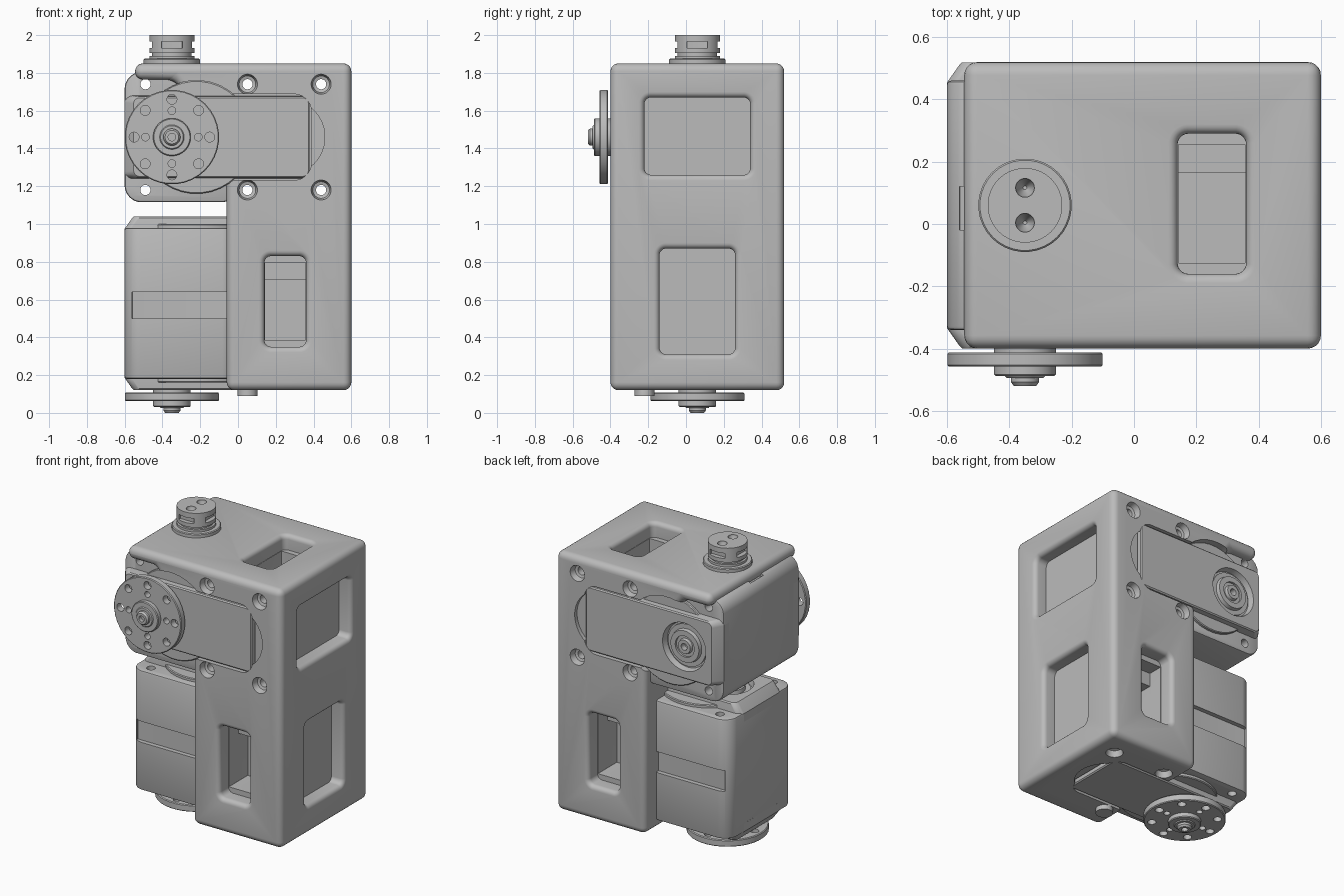
import bpy, bmesh, math
from mathutils import Matrix, Vector

if "Cube" in bpy.data.objects:
    bpy.data.objects.remove(bpy.data.objects["Cube"])

GREY = bpy.data.materials.new("plain grey")
GREY.use_nodes = True
GREY.diffuse_color = (0.5, 0.5, 0.5, 1)
GREY.node_tree.nodes["Principled BSDF"].inputs["Base Color"].default_value = (0.5, 0.5, 0.5, 1)

X, Y, Z = Vector((1, 0, 0)), Vector((0, 1, 0)), Vector((0, 0, 1))


def frame(origin, x, y):
    """Local frame whose z axis points out of a face."""
    m = Matrix((x, y, x.cross(y))).transposed().to_4x4()
    m.translation = origin
    return m


def at(m, x, y, z=0):
    return m @ Matrix.Translation((x, y, z))


def add(name, bm, m):
    bmesh.ops.recalc_face_normals(bm, faces=bm.faces)
    me = bpy.data.meshes.new(name)
    bm.to_mesh(me)
    bm.free()
    me.transform(m)
    me.materials.append(GREY)
    ob = bpy.data.objects.new(name, me)
    bpy.context.collection.objects.link(ob)
    return ob


def loft(name, m, rings):
    """Rounded rectangles (width, height, corner radius, z, x shift) joined in a stack."""
    bm, last = bmesh.new(), None
    for w, h, r, z, *shift in rings:
        cx, ring = (shift[0] if shift else 0), []
        for q in range(4):
            sx, sy = ((1, 1), (-1, 1), (-1, -1), (1, -1))[q]
            for i in range(9):
                a = (q + (i + 0.5) / 9) * math.pi / 2
                ring.append(bm.verts.new((cx + sx * (w / 2 - r) + r * math.cos(a),
                                          sy * (h / 2 - r) + r * math.sin(a), z)))
        if last:
            for i in range(len(ring)):
                j = (i + 1) % len(ring)
                bm.faces.new((last[i], last[j], ring[j], ring[i]))
        else:
            bm.faces.new(ring[::-1])
        last = ring
    bm.faces.new(last)
    return add(name, bm, m)


def turned(name, m, profile):
    return loft(name, m, [(2 * r, 2 * r, r, z) for r, z in profile])


def block(name, m, w, h, d):
    return loft(name, m, [(w, h, 0.002, -d / 2), (w, h, 0.002, d / 2)])


def apply(ob, mod):
    bpy.context.view_layer.objects.active = ob
    bpy.ops.object.modifier_apply(modifier=mod.name)


def cut(ob, *cutters):
    for c in cutters:
        mod = ob.modifiers.new("cut", 'BOOLEAN')
        mod.operation, mod.solver, mod.object = 'DIFFERENCE', 'EXACT', c
        apply(ob, mod)
        bpy.data.objects.remove(c)


def bevel(ob, width, segments=5):
    mod = ob.modifiers.new("round", 'BEVEL')
    mod.width, mod.segments, mod.limit_method = width, segments, 'ANGLE'
    apply(ob, mod)


def window(m, w, h, depth, f=0.03):
    """Cutter with a softly rounded rim."""
    rings = [(w, h, 0.035, -depth)]
    for i in range(6):
        a = i * math.pi / 10
        o = f * (1 - math.cos(a))
        rings.append((w + 2 * o, h + 2 * o, 0.035 + o, -f + f * math.sin(a)))
    w, h, r, _ = rings[-1]
    return loft("cutter", m, rings + [(w, h, r, 0.03)])


# Actuator frames: x along the body, z along the output shaft
upper = frame((0, 0.06, 1.46), X, Z)
lower = frame((0, 0.06, 0.58), X, -Y)
FLIP = Matrix.Rotation(math.pi, 4, 'Y')
FACE = 0.46
SHAFT = -0.35
SCREWS = [(x, u) for x in (0.05, 0.44) for u in (-0.28, 0.28)]

# Housing: tall shell with an arm over the upper actuator
bm = bmesh.new()
outline = [(-0.06, 0.12), (0.6, 0.12), (0.6, 1.85), (-0.545, 1.85), (-0.545, 1.765),
           (-0.34, 1.765), (-0.25, 1.65), (-0.06, 1.65)]
face = bm.faces.new([bm.verts.new((x, -0.4, z)) for x, z in outline])
new = bmesh.ops.extrude_face_region(bm, geom=[face])["geom"]
bmesh.ops.translate(bm, vec=(0, 0.92, 0), verts=[v for v in new if isinstance(v, bmesh.types.BMVert)])
housing = add("housing", bm, Matrix())
bevel(housing, 0.042)

# Housing recesses for the actuator faces, and screw holes
for m, s, depth in ((upper, 1, 0.5), (upper @ FLIP, -1, 0.5), (lower, 1, 0.12)):
    cut(housing,
        loft("cutter", m, [(1.0, 0.455, 0.09, z, -0.112 * s) for z in (FACE - 0.05, FACE + 0.03)]),
        turned("cutter", at(m, 0.26 * s, 0, FACE), [(0.2, -0.025), (0.2, 0.03)]),
        turned("cutter", at(m, -0.22 * s, 0, FACE), [(0.3, -0.06), (0.3, 0.03)]))
    for x, u in SCREWS:
        cut(housing, turned("cutter", at(m, x * s, u, FACE),
                            [(0.027, -depth), (0.027, -0.045), (0.044, -0.04), (0.053, 0.0), (0.053, 0.03)]))

# Side windows
right = frame((0.6, 0, 0), Y, Z)
cut(housing, window(at(right, 0.06, 1.465), 0.56, 0.41, 0.09),
    window(at(right, 0.06, 0.59), 0.40, 0.56, 0.09))

# Cable windows with stepped wells
for m, h in ((frame((0.25, -0.4, 0.59), X, Z), 0.48),
             (frame((0.25, 0.52, 0.59), -X, Z), 0.48),
             (frame((0.25, 0.065, 1.85), X, Y), 0.45)):
    cut(housing, window(m, 0.22, h, 0.1),
        block("cutter", at(m, 0, 0, -0.13), 0.215, h - 0.07, 0.14),
        block("cutter", at(m, 0, -0.045, -0.2), 0.215, h - 0.16, 0.2))


def actuator(name, m):
    # Case with rounded corners, side grooves and lug holes
    body = loft(name + "_case", m, [(0.6, 0.69, 0.09, z, -0.3) for z in (-0.4, 0.4)])
    bevel(body, 0.012, 2)
    for s in (-1, 1):
        cut(body, block("cutter", at(m, -0.2, s * 0.345, 0.01), 0.72, 0.06, 0.14),
            turned("cutter", at(m, -0.49, s * 0.28), [(0.027, -0.5), (0.027, 0.5)]))
    for side, f, s in (("front", m, 1), ("rear", m @ FLIP, -1)):
        # Raised cover strip and round pad
        cover = loft(f"{name}_{side}_cover", f, [
            (0.98, 0.44, 0.04, 0.34, -0.11 * s), (0.98, 0.44, 0.04, 0.395, -0.11 * s),
            (0.94, 0.43, 0.04, 0.452, -0.09 * s), (0.925, 0.415, 0.03, 0.459, -0.09 * s)])
        pad = turned(f"{name}_{side}_pad", at(f, -0.22 * s, 0), [(0.3, 0.38), (0.3, 0.415), (0.295, 0.42)])
        cut(pad, block("cutter", at(f, 0.25, 0, 0.4), 0.4, 1, 0.2) if s > 0 else
            block("cutter", at(f, -0.25, 0, 0.4), 0.4, 1, 0.2))
        hub = at(f, SHAFT * s, 0, FACE)
        if s > 0:
            continue
        # Idler bearing set into the rear cover
        cut(cover, turned("cutter", hub, [(0.15, -0.045), (0.165, 0.02)]))
        idler = turned(f"{name}_idler", hub, [(0.14, -0.06), (0.14, -0.03), (0.11, -0.03), (0.105, -0.006),
                                              (0.07, -0.006), (0.07, -0.02), (0.05, -0.02), (0.045, 0)])
        cut(idler, turned("cutter", hub, [(0.022, -0.04), (0.022, 0.02)]))
    # Output horn with two hole circles
    hub = at(m, SHAFT, 0, FACE)
    turned(name + "_horn_collar", hub, [(0.1, -0.02), (0.1, 0.02)])
    horn = turned(name + "_horn", hub, [(0.245, 0.012), (0.25, 0.017), (0.25, 0.053), (0.245, 0.058)])
    for i in range(8):
        a = i * math.pi / 4
        c, d = math.cos(a), math.sin(a)
        cut(horn, turned("cutter", at(hub, 0.2 * c, 0.2 * d), [(0.026, -0.01), (0.026, 0.1)]))
        if i % 2 == 0:
            cut(horn, turned("cutter", at(hub, 0.14 * c, 0.14 * d), [(0.02, -0.01), (0.02, 0.1)]))
    boss = turned(name + "_horn_boss", hub, [(0.1, 0.04), (0.1, 0.083), (0.095, 0.088), (0.065, 0.088),
                                             (0.06, 0.094), (0.045, 0.094), (0.045, 0.108), (0.036, 0.12)])
    cut(boss, loft("cutter", hub, [(0.04, 0.04, 0.02, 0.095), (0.04, 0.04, 0.02, 0.14)]))


actuator("upper_actuator", upper)
actuator("lower_actuator", lower)

# Cable connector on top
stud_at = frame((SHAFT, 0.06, 1.85), X, Y)
stud = turned("connector", stud_at, [(0.15, -0.01), (0.15, 0.02), (0.145, 0.025), (0.12, 0.025), (0.12, 0.04),
                                     (0.105, 0.04), (0.105, 0.055), (0.12, 0.055), (0.12, 0.15)])
for s in (-1, 1):
    cut(stud, turned("cutter", at(stud_at, 0, s * 0.056, 0.15), [(0.006, -0.05), (0.03, -0.01), (0.03, 0.02)]),
        block("cutter", at(stud_at, 0, s * 0.115, 0.098), 0.11, 0.05, 0.035),
        block("cutter", at(stud_at, s * 0.115, 0, 0.098), 0.05, 0.11, 0.035))

# Smooth shading with crisp edges
for ob in bpy.context.scene.objects:
    if ob.type == 'MESH' and GREY.name in ob.data.materials:
        bpy.ops.object.select_all(action='DESELECT')
        ob.select_set(True)
        bpy.context.view_layer.objects.active = ob
        bpy.ops.object.shade_smooth_by_angle(angle=math.radians(32))
